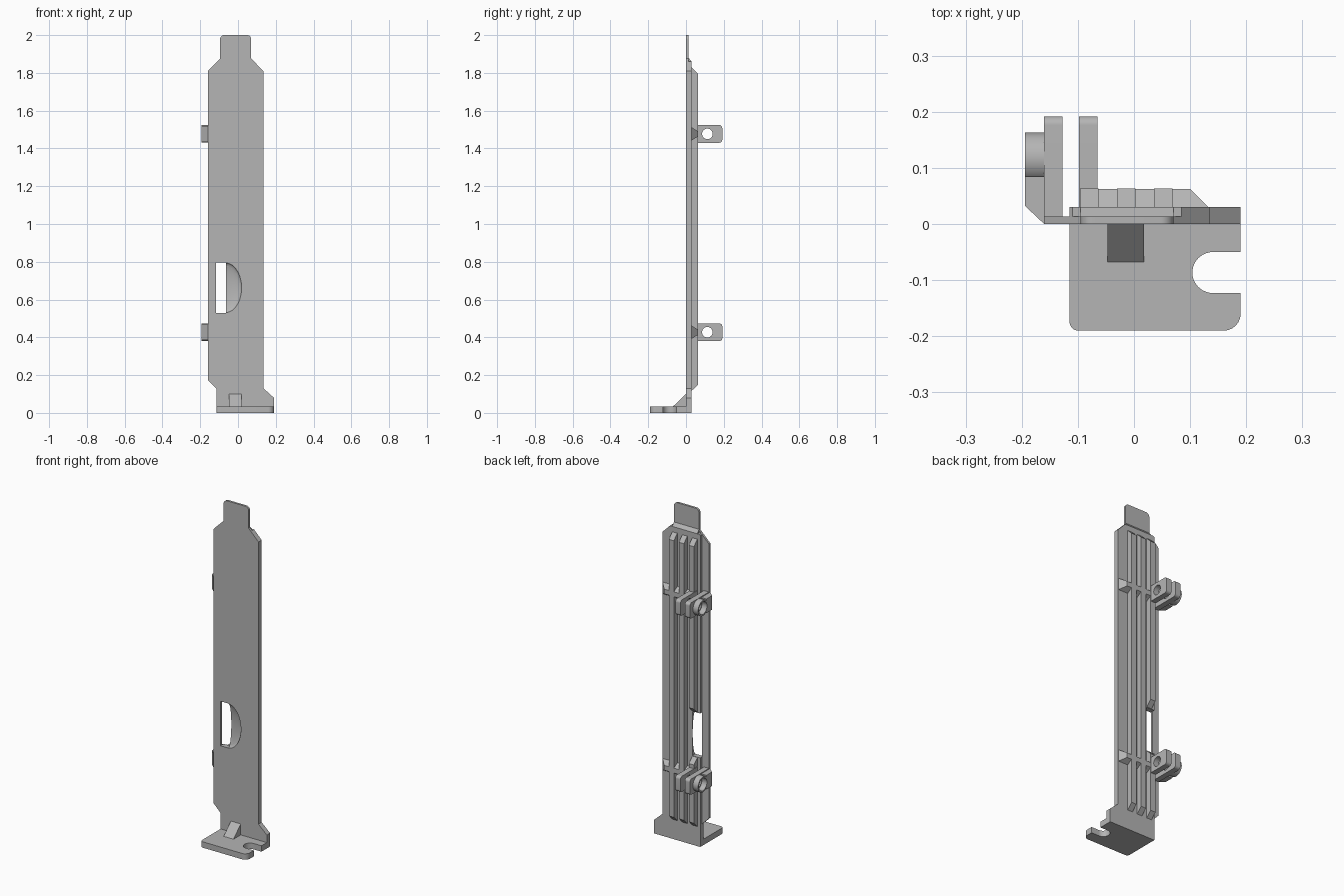
import bpy, bmesh
from math import pi
from mathutils import Vector, Matrix

cube = bpy.data.objects.get("Cube")
if cube:
    bpy.data.objects.remove(cube, do_unlink=True)

GREY = (0.46, 0.46, 0.46, 1)
metal = bpy.data.materials.new("plain grey")
metal.use_nodes = True
metal.diffuse_color = GREY
metal.node_tree.nodes["Principled BSDF"].inputs["Base Color"].default_value = GREY


def finish(bm, name):
    bmesh.ops.recalc_face_normals(bm, faces=bm.faces)
    mesh = bpy.data.meshes.new(name)
    bm.to_mesh(mesh)
    bm.free()
    mesh.materials.append(metal)
    ob = bpy.data.objects.new(name, mesh)
    bpy.context.collection.objects.link(ob)
    return ob


def rounded(points, steps=8):
    """Replace each (a, b, radius) corner by a smooth arc."""
    out = []
    for i, p in enumerate(points):
        c = Vector(p[:2])
        if len(p) < 3:
            out.append(c)
            continue
        u = (Vector(points[i - 1][:2]) - c).normalized()
        v = (Vector(points[(i + 1) % len(points)][:2]) - c).normalized()
        a, b = c + u * p[2], c + v * p[2]
        centre = a + b - c
        for k in range(steps + 1):
            arm = a.lerp(b, k / steps) - centre
            out.append(centre + arm.normalized() * p[2])
    return out


def prism(name, axis, points, lo, hi):
    """Extrude a profile along one axis; the profile uses the other two in order."""
    bm = bmesh.new()
    verts = []
    for p in rounded(points):
        co = list(p)
        co.insert("xyz".index(axis), lo)
        verts.append(bm.verts.new(co))
    face = bm.faces.new(verts)
    top = bmesh.ops.extrude_face_region(bm, geom=[face])["geom"]
    move = Vector([hi - lo if a == axis else 0 for a in "xyz"])
    bmesh.ops.translate(bm, vec=move, verts=[g for g in top if isinstance(g, bmesh.types.BMVert)])
    return finish(bm, name)


def box(name, x, y, z):
    return prism(name, "z", [(x[0], y[0]), (x[1], y[0]), (x[1], y[1]), (x[0], y[1])], *z)


def x_cylinder(name, radius, sides, x, y, z):
    bm = bmesh.new()
    bmesh.ops.create_cone(bm, cap_ends=True, segments=sides, radius1=radius, radius2=radius,
                          depth=x[1] - x[0],
                          matrix=Matrix.Translation(((x[0] + x[1]) / 2, y, z)) @ Matrix.Rotation(pi / 2, 4, "Y"))
    return finish(bm, name)


def cut(targets, cutter):
    cutter.hide_render = True
    for ob in targets:
        mod = ob.modifiers.new("cut", "BOOLEAN")
        mod.operation, mod.solver, mod.object = "DIFFERENCE", "EXACT", cutter
        bpy.context.view_layer.objects.active = ob
        bpy.ops.object.modifier_apply(modifier=mod.name)
    bpy.data.objects.remove(cutter, do_unlink=True)


# Thin front skin with the top tongue
skin = prism("front_plate", "y", [
    (-0.115, 0), (0.19, 0), (0.19, 0.08), (0.135, 0.13), (0.135, 1.81), (0.07, 1.875),
    (0.07, 2, 0.022), (-0.095, 2, 0.022), (-0.095, 1.875), (-0.16, 1.81),
    (-0.16, 0.175), (-0.115, 0.13)], 0, 0.013)

# Thicker layer behind it, with a sloped top edge
core = prism("back_layer", "y", [
    (-0.115, 0), (0.19, 0), (0.19, 0.08), (0.135, 0.13), (0.135, 1.81), (0.085, 1.86),
    (-0.11, 1.86), (-0.115, 1.855)], 0.013, 0.03)
prism("top_slope", "x", [(0.013, 1.86), (0.03, 1.86), (0.013, 1.88)], -0.095, 0.07)

# Window with a shallow scoop beside it
cut([skin, core], box("window_cutter", (-0.116, -0.063), (-0.1, 0.1), (0.53, 0.795)))
bm = bmesh.new()
bmesh.ops.create_uvsphere(bm, u_segments=64, v_segments=32, radius=1)
bmesh.ops.transform(bm, verts=bm.verts,
                    matrix=Matrix.Translation((-0.065, 0, 0.6625)) @ Matrix.Diagonal((0.084, 0.027, 0.131, 1)))
bmesh.ops.bisect_plane(bm, geom=bm.verts[:] + bm.edges[:] + bm.faces[:], plane_co=(-0.07, 0, 0),
                       plane_no=(-1, 0, 0), clear_outer=True)
bmesh.ops.holes_fill(bm, edges=[e for e in bm.edges if e.is_boundary])
cut([skin, core], finish(bm, "scoop_cutter"))

# Stiffening ribs with sloped ends; the one behind the window is split
for x, spans in ((-0.096, ((0.115, 0.53), (0.795, 1.83))),
                 (-0.03, ((0.115, 1.83),)), (0.036, ((0.115, 1.83),))):
    for lo, hi in spans:
        prism("rib", "x", [(0.028, lo), (0.028, hi), (0.063, hi - 0.034), (0.063, lo + 0.034)],
              x, x + 0.033)

# Foot with a screw slot, and its corner gusset
prism("foot", "z", [
    (-0.115, 0.012), (-0.115, -0.19, 0.016), (0.19, -0.19, 0.03), (0.19, -0.123),
    (0.104, -0.123, 0.0364), (0.104, -0.05, 0.0364), (0.19, -0.05), (0.19, 0.012)], 0, 0.035)
prism("foot_gusset", "x", [(0.005, 0.03), (-0.068, 0.035), (0, 0.1), (0.005, 0.1)], -0.047, 0.018)

# Two clamp mounts
for z in (0.427, 1.477):
    ears = []
    for name, x in (("outer_ear", -0.16), ("inner_ear", -0.098)):
        ears.append(prism(name, "x", [(0.01, z - 0.047), (0.192, z - 0.047, 0.016),
                                      (0.192, z + 0.047, 0.016), (0.01, z + 0.047)], x, x + 0.033))
    ring = x_cylinder("nut_ring", 0.046, 40, (-0.194, -0.159), 0.117, z)
    support = prism("ring_support", "z", [(-0.158, 0), (-0.16, 0), (-0.194, 0.032), (-0.194, 0.085),
                                          (-0.158, 0.085)], z - 0.042, z + 0.042)
    cut([ring, support], x_cylinder("nut_cutter", 0.037, 40, (-0.3, -0.1605), 0.117, z))
    cut(ears + [ring], x_cylinder("bolt_cutter", 0.028, 32, (-0.4, 0), 0.113, z))

    # Cross brace, narrower toward the back and sloped at its end
    brace = prism("cross_brace", "z", [(-0.095, 0.028), (0.135, 0.028), (0.1, 0.0625), (-0.095, 0.0625)],
                  z - 0.036, z + 0.036)
    for v in brace.data.vertices:
        if v.co.y > 0.05:
            v.co.z = z + (v.co.z - z) * 0.4

# Smooth the curved walls and keep edges sharp
for ob in bpy.context.scene.objects:
    ob.select_set(ob.type == "MESH")
bpy.context.view_layer.objects.active = skin
bpy.ops.object.shade_smooth_by_angle(angle=0.5)
